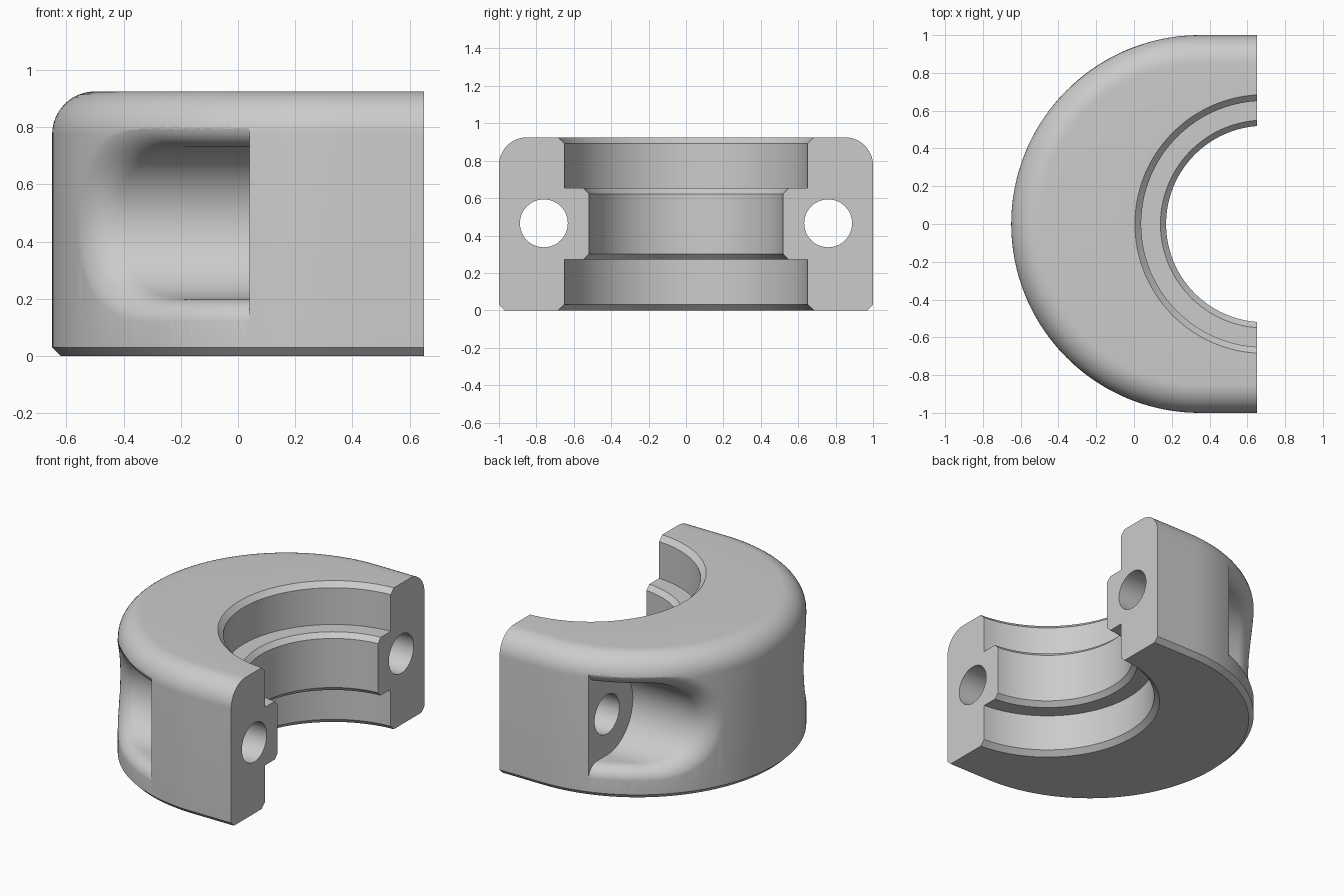
import bpy, bmesh, math

cube = bpy.data.objects.get("Cube")
if cube:
    bpy.data.objects.remove(cube, do_unlink=True)

H = 0.925              # collar height
END_X = 0.65           # flat split face
OUT_CX, OUT_R = 0.35, 1.0
BORE_CX = 0.69
HOLE_Y, HOLE_Z, HOLE_R = 0.76, 0.465, 0.128
SEAT_X, SEAT_R, BLEND = 0.04, 0.267, 0.085
STEPS = 112


def make_object(name, bm):
    bmesh.ops.recalc_face_normals(bm, faces=bm.faces)
    mesh = bpy.data.meshes.new(name)
    bm.to_mesh(mesh)
    bm.free()
    obj = bpy.data.objects.new(name, mesh)
    bpy.context.collection.objects.link(obj)
    return obj


def skin(bm, rings):
    """Bridge a list of equal closed rings of vertices."""
    n = len(rings[0])
    for a, b in zip(rings, rings[1:]):
        for i in range(n):
            j = (i + 1) % n
            bm.faces.new((a[i], a[j], b[j], b[i]))


# Outer profile: inset from the outer wall and height
fillet = 0.15
outer = [(0.03, 0), (0, 0.03)]
for i in range(13):
    a = math.pi / 2 * i / 12
    outer.append((fillet * (1 - math.cos(a)), H - fillet * (1 - math.sin(a))))

# Bore profile: radius and height, mirrored about mid height
half = [(0.685, 0), (0.652, 0.032), (0.652, 0.272), (0.55, 0.272), (0.52, 0.302)]
bore = [(r, H - z) for r, z in half] + half[::-1]


def section(t):
    """Cross-section of the collar; t runs from -1 to 1 along the arc."""
    pts = []
    straight = abs(t) == 1
    a = max(-1, min(1, t / 0.96)) * math.pi / 2
    for inset, z in outer:
        r = OUT_R - inset
        x = END_X if straight else OUT_CX - r * math.cos(a)
        pts.append((x, r * math.sin(a), z))
    for r, z in bore:
        b = t * math.acos((BORE_CX - END_X) / r)
        pts.append((BORE_CX - r * math.cos(b), r * math.sin(b), z))
    return pts


# Collar body
bm = bmesh.new()
stations = [-1] + [0.96 * (2 * i / STEPS - 1) for i in range(STEPS + 1)] + [1]
rings = [[bm.verts.new(p) for p in section(t)] for t in stations]
skin(bm, rings)
bm.faces.new(rings[0])
bm.faces.new(rings[-1])
collar = make_object("half_collar", bm)


def solid_distance(x, y, z):
    """Outer wall minus the screw seat, with a rounded rim."""
    wall = math.hypot(x - OUT_CX, y) - OUT_R - 0.001
    seat = SEAT_R - math.hypot(min(y - HOLE_Y, 0), z)
    u, v = wall + BLEND, seat + BLEND
    return min(max(u, v), 0) + math.hypot(max(u, 0), max(v, 0)) - BLEND


def seat_cutter(side):
    """Flared pocket that ends in a flat screw seat."""
    bm = bmesh.new()
    pivot, rays, cuts = 1.1, 110, 48
    rings = []
    for i in range(cuts + 1):
        x = -0.62 + (SEAT_X + 0.62) * i / cuts
        ring = [bm.verts.new((x, side * pivot, HOLE_Z))]
        for k in range(rays + 1):
            a = math.radians(75) * (2 * k / rays - 1)
            lo, hi = 0, pivot / math.cos(a)
            for _ in range(32):
                m = (lo + hi) / 2
                if solid_distance(x, pivot - m * math.cos(a), m * math.sin(a)) > 0:
                    lo = m
                else:
                    hi = m
            ring.append(bm.verts.new((x, side * (pivot - lo * math.cos(a)),
                                      HOLE_Z + lo * math.sin(a))))
        rings.append(ring)
    skin(bm, rings)
    for ring in (rings[0], rings[-1]):
        for a, b in zip(ring[1:], ring[2:]):
            bm.faces.new((ring[0], a, b))
    return make_object("seat_cutter", bm)


def hole_cutter(side):
    """Screw hole running from the split face to the seat."""
    bm = bmesh.new()
    rings = []
    for x in (-0.02, 0.75):
        rings.append([bm.verts.new((x, side * HOLE_Y + HOLE_R * math.cos(a),
                                    HOLE_Z + HOLE_R * math.sin(a)))
                      for a in (math.tau * i / 48 for i in range(48))])
    skin(bm, rings)
    for ring in rings:
        bm.faces.new(ring)
    return make_object("hole_cutter", bm)


# Cut both seats and both screw holes
bpy.context.view_layer.objects.active = collar
for side in (-1, 1):
    for build in (seat_cutter, hole_cutter):
        cutter = build(side)
        cutter.hide_render = True
        mod = collar.modifiers.new("cut", 'BOOLEAN')
        mod.operation = 'DIFFERENCE'
        mod.solver = 'EXACT'
        mod.object = cutter
        bpy.ops.object.modifier_apply(modifier=mod.name)
        bpy.data.objects.remove(cutter, do_unlink=True)

# Material
grey = bpy.data.materials.new("light_grey")
colour = (0.6, 0.6, 0.6, 1)
grey.use_nodes = True
grey.diffuse_color = colour
grey.node_tree.nodes["Principled BSDF"].inputs["Base Color"].default_value = colour
collar.data.materials.clear()
collar.data.materials.append(grey)

# Smooth shading with crisp machined edges
for o in bpy.context.selected_objects:
    o.select_set(False)
collar.select_set(True)
bpy.ops.object.shade_smooth_by_angle(angle=math.radians(25))
